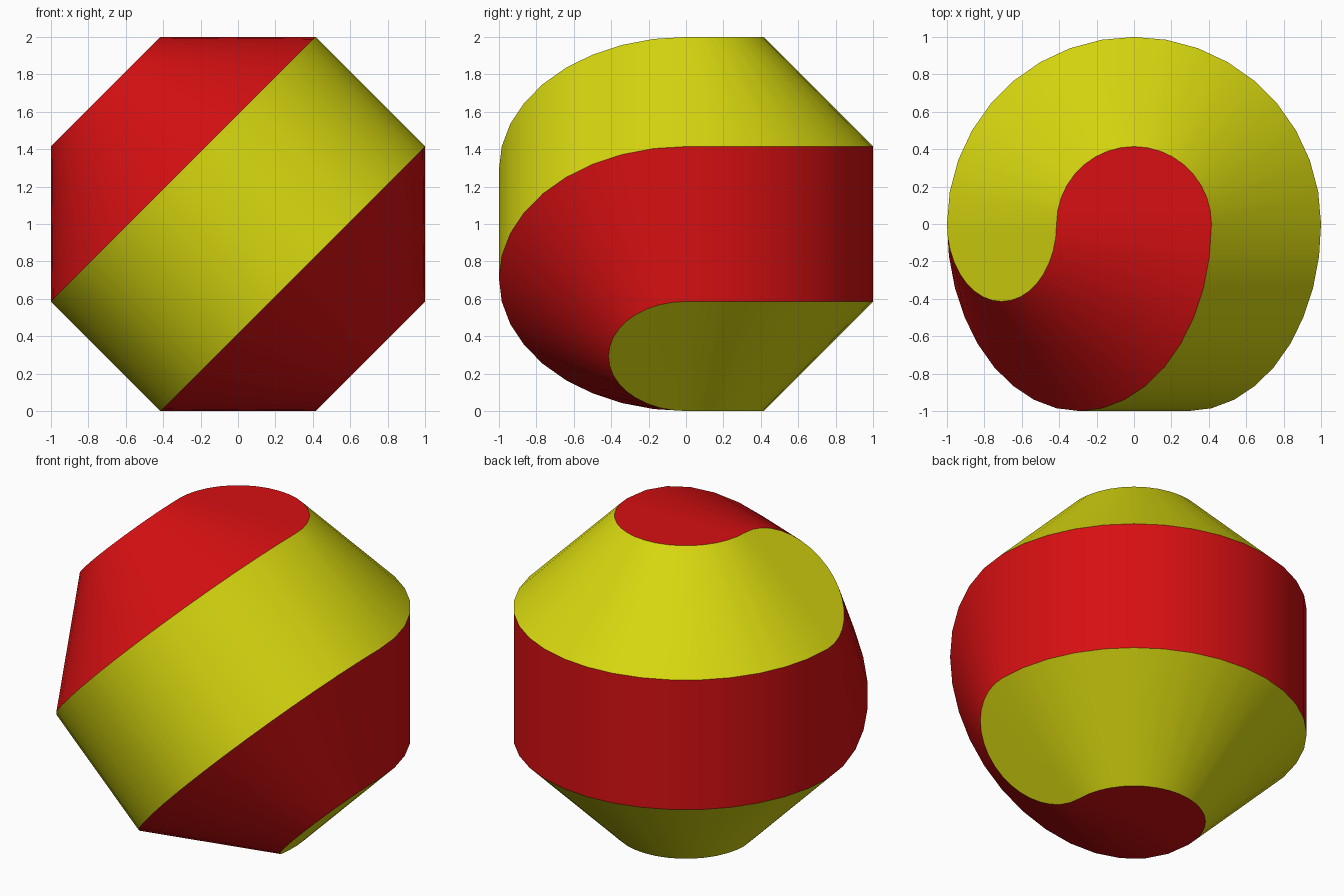
import bpy
import bmesh
import math
from mathutils import Matrix, Vector

cube = bpy.data.objects.get("Cube")
if cube:
    bpy.data.objects.remove(cube, do_unlink=True)

STEPS = 18                          # facets per half turn
R = math.tan(math.radians(22.5))    # half the side of an octagon of width 2
PROFILE = [(R, 1), (1, R), (1, -R), (R, -1)]   # radius, height


def make_material(name, rgb):
    mat = bpy.data.materials.new(name)
    mat.use_nodes = True
    mat.diffuse_color = (*rgb, 1)
    mat.node_tree.nodes["Principled BSDF"].inputs["Base Color"].default_value = (*rgb, 1)
    return mat


def add_half(bm, matrix, first_colour):
    """Half turn of the octagon; colours alternate from the end disc onward."""
    rings = []
    for radius, height in PROFILE:
        angles = [math.pi * i / STEPS for i in range(STEPS + 1)]
        rings.append([bm.verts.new(matrix @ Vector(
            (radius * math.cos(a), radius * math.sin(a), height))) for a in angles])
    # half discs closing both ends
    for ring in (rings[0], rings[-1]):
        bm.faces.new(ring).material_index = first_colour
    # cone, cylinder and cone bands
    for band, (upper, lower) in enumerate(zip(rings, rings[1:])):
        for i in range(STEPS):
            face = bm.faces.new((upper[i], lower[i], lower[i + 1], upper[i + 1]))
            face.material_index = (first_colour + band + 1) % 2


bm = bmesh.new()
lift = Matrix.Translation((0, 0, 1))
# back half turns about the vertical, front half about an axis tilted by one octagon side
add_half(bm, lift, 0)
add_half(bm, lift @ Matrix.Rotation(math.radians(-45), 4, 'Y')
         @ Matrix.Rotation(math.pi, 4, 'Z'), 1)
bmesh.ops.remove_doubles(bm, verts=bm.verts[:], dist=0.0005)
bmesh.ops.recalc_face_normals(bm, faces=bm.faces[:])

mesh = bpy.data.meshes.new("octagon_roller")
bm.to_mesh(mesh)
bm.free()
mesh.materials.append(make_material("red", (0.68, 0.005, 0.006)))
mesh.materials.append(make_material("yellow", (0.68, 0.68, 0.005)))

roller = bpy.data.objects.new("octagon_roller", mesh)
bpy.context.collection.objects.link(roller)
bpy.ops.object.select_all(action='DESELECT')
roller.select_set(True)
bpy.context.view_layer.objects.active = roller
bpy.ops.object.shade_smooth_by_angle(angle=math.radians(30))
